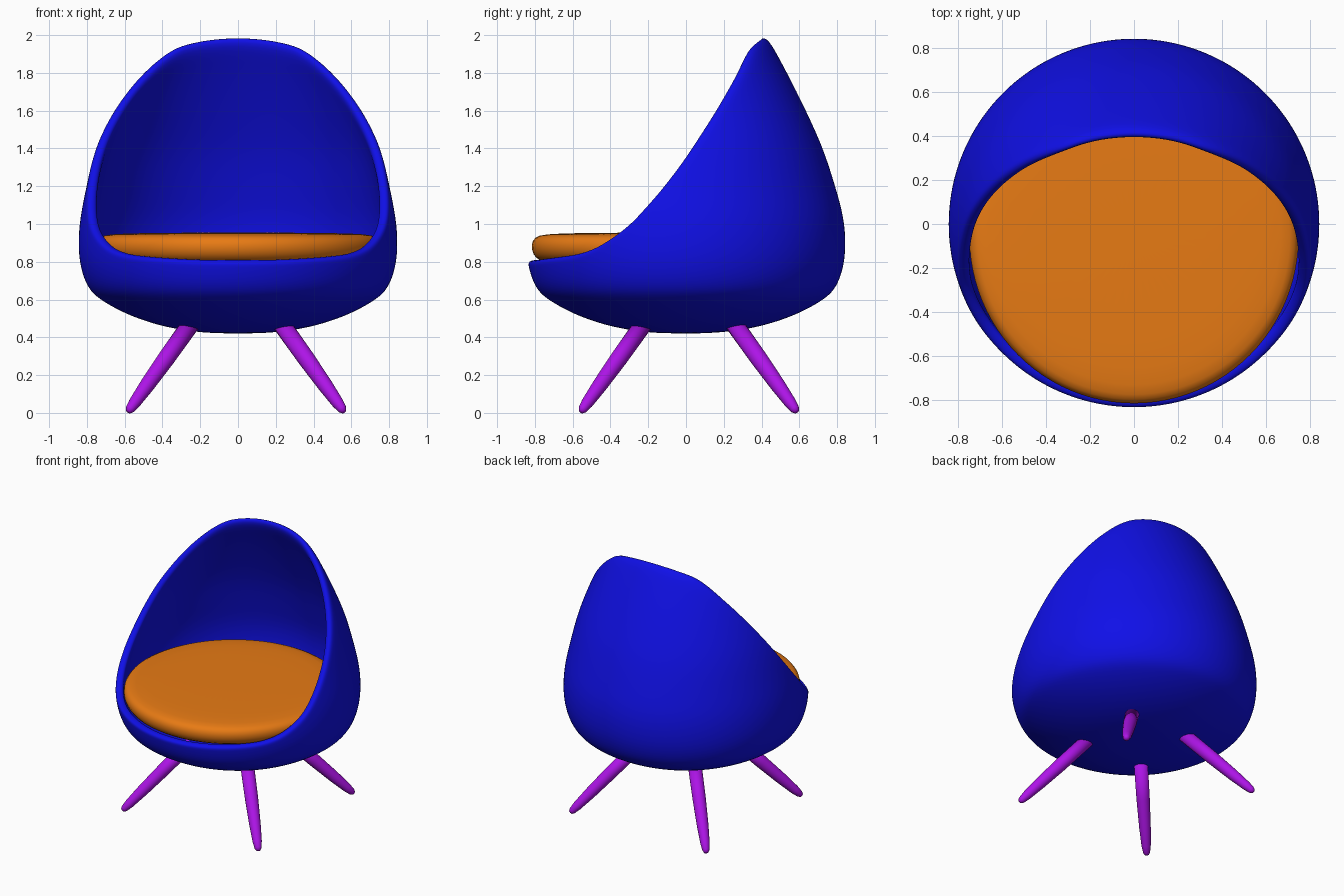
import bpy, bmesh, math
from mathutils import Vector

if "Cube" in bpy.data.objects:
    bpy.data.objects.remove(bpy.data.objects["Cube"])


def material(name, rgb):
    m = bpy.data.materials.new(name)
    m.use_nodes = True
    m.diffuse_color = (*rgb, 1)
    m.node_tree.nodes["Principled BSDF"].inputs["Base Color"].default_value = (*rgb, 1)
    return m


def loft(name, rings, mat, cap_end=True):
    """Skin a stack of rings, closing the start (and the end) to a point."""
    bm = bmesh.new()
    loops = [[bm.verts.new(p) for p in ring] for ring in rings]
    n = len(loops[0])
    for a, b in zip(loops, loops[1:]):
        for i in range(n):
            k = (i + 1) % n
            bm.faces.new((a[i], a[k], b[k], b[i]))
    poles = loops[0] + (loops[-1] if cap_end else [])
    bmesh.ops.remove_doubles(bm, verts=poles, dist=1e-5)
    mesh = bpy.data.meshes.new(name)
    bm.to_mesh(mesh)
    bm.free()
    mesh.materials.append(mat)
    mesh.shade_smooth()
    obj = bpy.data.objects.new(name, mesh)
    bpy.context.collection.objects.link(obj)
    return obj


def lathe_rings(profile, n, squash=1.0):
    angles = [2 * math.pi * i / n for i in range(n)]
    return [[(r * math.cos(t), squash * r * math.sin(t), z) for t in angles]
            for r, z in profile]


def subdivide(obj, levels):
    obj.modifiers.new("smooth", "SUBSURF").levels = levels
    obj.modifiers["smooth"].render_levels = levels


blue = material("blue shell", (0.005, 0.005, 0.8))
orange = material("orange cushion", (0.8, 0.196, 0.007))
purple = material("purple legs", (0.42, 0.007, 0.8))

# Egg shell: outline of the body and height of the opening along its depth
OUTLINE = [(0, .42), (.2, .427), (.4, .46), (.58, .52), (.72, .595), (.79, .66),
           (.83, .76), (.845, .88), (.835, 1.03), (.79, 1.2), (.725, 1.4),
           (.635, 1.6), (.535, 1.8), (.425, 2.0), (.36, 2.1)]
OPENING = [(-.9, .80), (-.82, .805), (-.6, .835), (-.5, .865), (-.4, .925),
           (-.3, 1.0), (-.12, 1.2), (0, 1.36), (.16, 1.6), (.28, 1.8),
           (.33, 1.9), (.36, 1.95), (.43, 2.003), (.9, 2.003)]


def opening_height(y):
    for (y0, z0), (y1, z1) in zip(OPENING, OPENING[1:]):
        if y <= y1:
            return z0 + (z1 - z0) * (y - y0) / (y1 - y0)
    return OPENING[-1][1]


def shell_point(s, t):
    i = min(int(s), len(OUTLINE) - 2)
    u = s - i
    a, b = Vector(OUTLINE[i]), Vector(OUTLINE[i + 1])
    before = Vector(OUTLINE[i - 1]) if i else a * 2 - b
    after = Vector(OUTLINE[min(i + 2, len(OUTLINE) - 1)])
    r, z = 0.5 * (2 * a + (b - before) * u
                  + (2 * before - 5 * a + 4 * b - after) * u ** 2
                  + (3 * a - before - 3 * b + after) * u ** 3)
    if s == 0:
        r = 0
    # The upper body is a little wider than it is deep
    r *= 1 + 0.15 * max(0, (z - 1) / 0.9) ** 1.5 * math.cos(t) ** 2
    return Vector((r * math.cos(t), r * math.sin(t), z))


def rim_position(t):
    low, high = 4.0, len(OUTLINE) - 1.0
    for _ in range(40):
        mid = (low + high) / 2
        p = shell_point(mid, t)
        if p.z < opening_height(p.y):
            low = mid
        else:
            high = mid
    return low


COLUMNS, ROWS = 72, 22
angles = [2 * math.pi * i / COLUMNS for i in range(COLUMNS)]
rims = [rim_position(t) for t in angles]
shell = loft("shell", [[shell_point(rim * j / ROWS, t) for rim, t in zip(rims, angles)]
                       for j in range(ROWS + 1)], blue, cap_end=False)
wall = shell.modifiers.new("wall", "SOLIDIFY")
wall.thickness = 0.055
wall.offset = -1
subdivide(shell, 2)

# Seat cushion
cushion = loft("seat_cushion", lathe_rings(
    [(0, .76), (.6, .77), (.71, .80), (.747, .84), (.755, .89), (.738, .93),
     (.69, .947), (.5, .953), (0, .955)], 48, 1.01), orange)
cushion.location.y = -0.06
subdivide(cushion, 1)

# Four splayed, tapered legs
top, foot = Vector((.23, .23, .485)), Vector((.572, .572, .005))
length = (top - foot).length
leg_profile = [(0, 0), (.014, .003), (.024, .02), (.032, .07), (.04, .2),
               (.046, .4), (.048, length), (0, length)]
for side, sx in (("left", 1), ("right", -1)):
    for end, sy in (("front", -1), ("back", 1)):
        leg = loft(f"{end}_{side}_leg", lathe_rings(leg_profile, 24), purple)
        flip = Vector((sx, sy, 1))
        axis = (top - foot) * flip
        leg.rotation_euler = axis.to_track_quat("Z", "Y").to_euler()
        leg.location = foot * flip + Vector((-.01, .015, 0))
